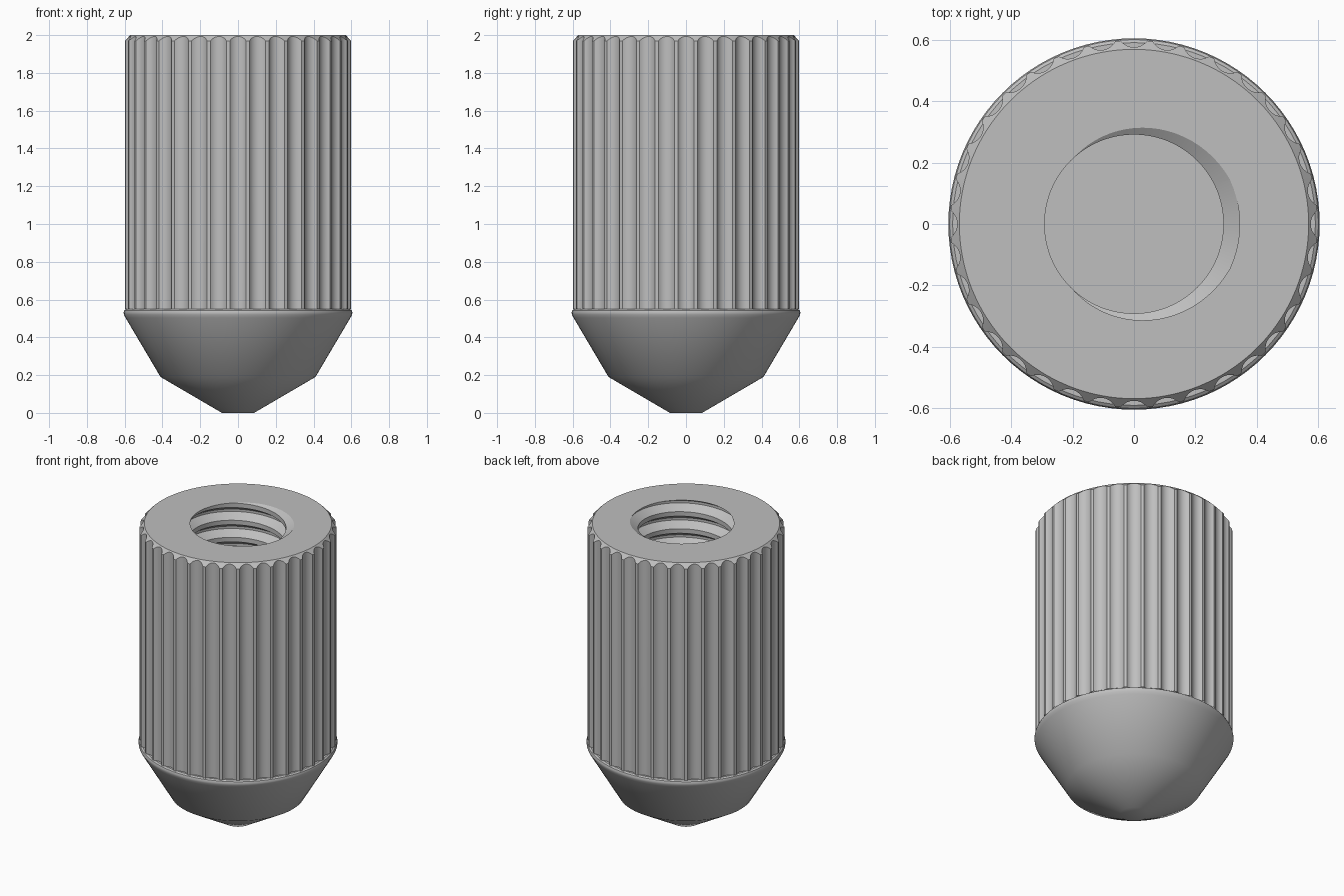
import bpy, bmesh, math
from math import sin, cos, tau, pi

cube = bpy.data.objects.get("Cube")
if cube:
    bpy.data.objects.remove(cube)

# One plain metal colour
steel = bpy.data.materials.new("plain_grey_metal")
steel.use_nodes = True
grey = (0.52, 0.52, 0.52, 1)
steel.diffuse_color = grey
steel.node_tree.nodes["Principled BSDF"].inputs["Base Color"].default_value = grey

TOP, FLOOR = 2.0, 0.6
RIM, LAND = 0.57, 0.6          # top face radius, body radius
FLUTES = 36


def finish(bm, name):
    mesh = bpy.data.meshes.new(name)
    bm.to_mesh(mesh)
    bm.free()
    mesh.materials.append(steel)
    ob = bpy.data.objects.new(name, mesh)
    bpy.context.collection.objects.link(ob)
    bpy.ops.object.select_all(action='DESELECT')
    ob.select_set(True)
    bpy.context.view_layer.objects.active = ob
    bpy.ops.object.shade_smooth_by_angle(angle=math.radians(32))
    return ob


def polar(bm, r, a, z):
    return bm.verts.new((r * cos(a), r * sin(a), z))


def bridge(bm, columns, closed=True):
    """Join neighbouring columns of vertices with quads."""
    following = columns[1:] + columns[:1] if closed else columns[1:]
    for a, b in zip(columns, following):
        for i in range(len(a) - 1):
            bm.faces.new((a[i], b[i], b[i + 1], a[i + 1]))


def rim_edges(bm, z):
    return [e for e in bm.edges if e.is_boundary
            and all(abs(v.co.z - z) < 1e-4 for v in e.verts)]


# Fluted body: round grooves cut into a cylinder, chamfered at the top
def flute_radius(a, centre=0.632, groove=0.055):
    cut = centre * cos(a) - math.sqrt(groove ** 2 - (centre * sin(a)) ** 2)
    return min(LAND, cut)


bm = bmesh.new()
columns = []
steps, half = 10, 0.0725
for f in range(FLUTES):
    for s in range(steps + 1):
        a = half * (2 * s / steps - 1)
        r = flute_radius(a)
        ang = f * tau / FLUTES + a
        columns.append([polar(bm, r, ang, 0.55),
                        polar(bm, r, ang, TOP - (r - RIM)),
                        polar(bm, RIM, ang, TOP)])
bridge(bm, columns)

# Threaded hole: one pitch of the thread profile swept up a helix
minor, major, pitch, seg = 0.292, 0.345, 0.115, 72
profile = [(major, 0), (major, 0.07), (minor, 0.37),
           (minor, 0.63), (major, 0.93), (major, 1)]
turns = math.ceil((TOP - FLOOR) / pitch) + 3
start = TOP - (turns - 1) * pitch
thread = []
for i in range(turns * seg + 1):
    a = i * tau / seg
    z = start + pitch * i / seg
    # Reversed order makes the faces look inward
    thread.append([polar(bm, r, a, z + pitch * t) for r, t in reversed(profile)])
bridge(bm, thread, closed=False)
bmesh.ops.remove_doubles(bm, verts=[v for c in thread for v in c], dist=1e-4)

# Trim the thread at the top face and at the hole floor
for z, up in ((TOP, 1), (FLOOR, -1)):
    inside = [v for v in bm.verts if math.hypot(v.co.x, v.co.y) < 0.4]
    geom = set(inside)
    for v in inside:
        geom.update(v.link_edges)
        geom.update(v.link_faces)
    bmesh.ops.bisect_plane(bm, geom=list(geom), dist=1e-5, plane_co=(0, 0, z),
                           plane_no=(0, 0, up), clear_outer=True)

# Flat top face around the hole, and the hole floor
for z in (TOP, FLOOR):
    made = bmesh.ops.triangle_fill(bm, use_beauty=True, edges=rim_edges(bm, z),
                                   normal=(0, 0, 1))
    for g in made["geom"]:
        if isinstance(g, bmesh.types.BMFace):
            g.normal_update()
            if g.normal.z < 0:
                g.normal_flip()
finish(bm, "fluted_body")

# Tapered nose with a rounded shoulder and a small flat tip
bm = bmesh.new()
outline = [(0.085, 0), (0.41, 0.19), (0.595, 0.503), (0.604, 0.52), (0.606, 0.532),
           (0.602, 0.543), (0.592, 0.55), (0.55, 0.55)]
nose = [[polar(bm, r, i * tau / 96, z) for r, z in outline] for i in range(96)]
bridge(bm, nose)
bm.faces.new([c[0] for c in reversed(nose)])
finish(bm, "tapered_nose")
